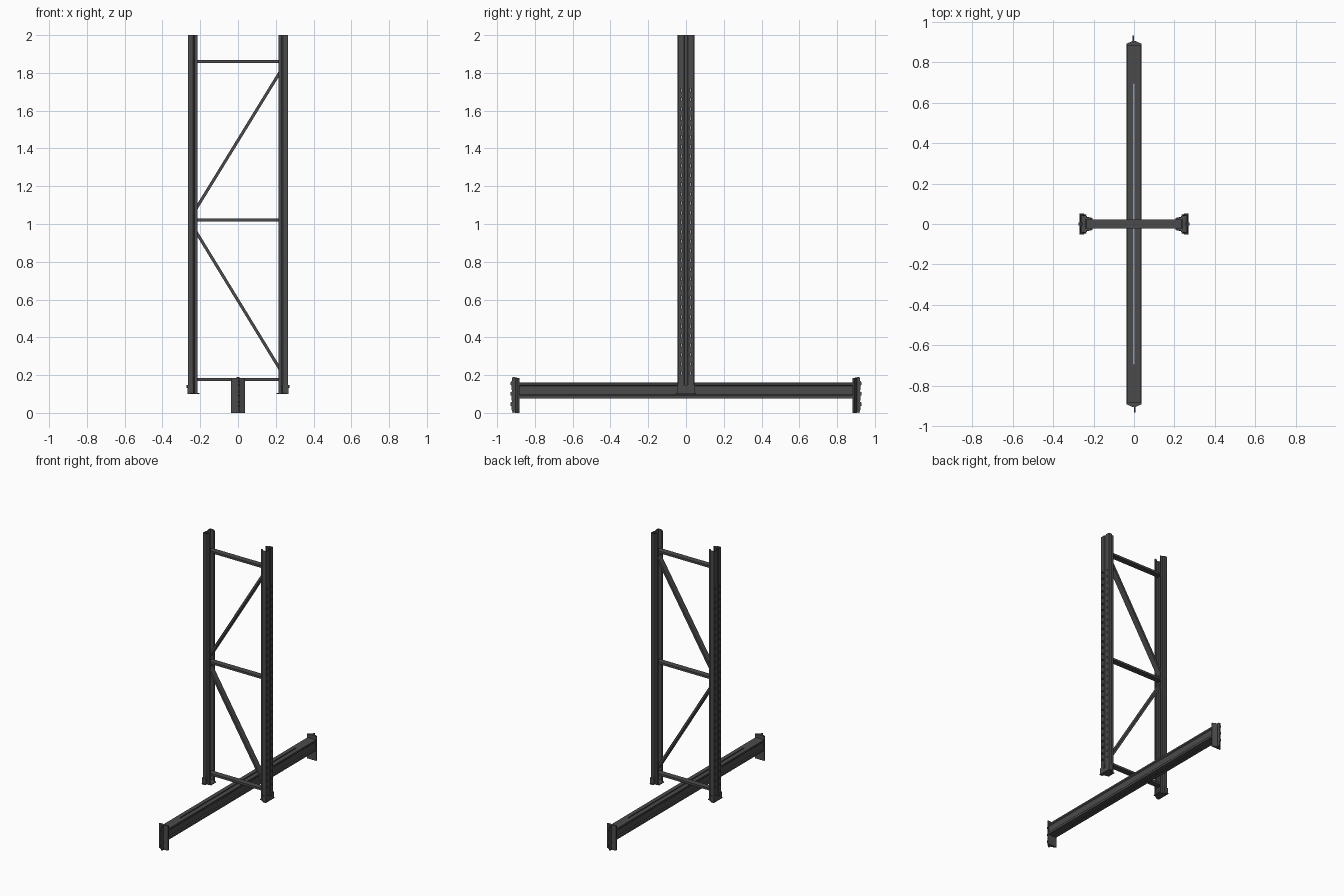
import bpy, bmesh, math
from mathutils import Vector, Matrix

if "Cube" in bpy.data.objects:
    bpy.data.objects.remove(bpy.data.objects["Cube"])

steel = bpy.data.materials.new("dark grey steel")
steel.diffuse_color = (0.07, 0.07, 0.07, 1)
steel.use_nodes = True
steel.node_tree.nodes["Principled BSDF"].inputs["Base Color"].default_value = steel.diffuse_color


def finish(bm, name, thickness=0):
    bmesh.ops.recalc_face_normals(bm, faces=bm.faces)
    me = bpy.data.meshes.new(name)
    bm.to_mesh(me)
    bm.free()
    me.materials.append(steel)
    ob = bpy.data.objects.new(name, me)
    bpy.context.collection.objects.link(ob)
    if thickness:
        mod = ob.modifiers.new("sheet", 'SOLIDIFY')
        mod.thickness = thickness
        mod.offset = 0
    return ob


def sheet(name, profile, levels, place, thickness, slot=lambda i, j: False):
    """Fold a sheet along an open profile, leaving out slot cells."""
    bm = bmesh.new()
    rows = [[bm.verts.new(place(p, l)) for p in profile] for l in levels]
    for j in range(len(levels) - 1):
        for i in range(len(profile) - 1):
            if not slot(i, j):
                bm.faces.new((rows[j][i], rows[j][i + 1], rows[j + 1][i + 1], rows[j + 1][i]))
    return finish(bm, name, thickness)


def prism(name, points, place, lo, hi):
    """Extrude a closed outline between two levels."""
    bm = bmesh.new()
    a = [bm.verts.new(place(p, lo)) for p in points]
    b = [bm.verts.new(place(p, hi)) for p in points]
    bm.faces.new(a)
    bm.faces.new(b)
    for i in range(len(a)):
        k = (i + 1) % len(a)
        bm.faces.new((a[i], a[k], b[k], b[i]))
    return finish(bm, name)


def bar(name, p, q, width, height):
    p, q = Vector(p), Vector(q)
    d = q - p
    bm = bmesh.new()
    bmesh.ops.create_cube(bm, size=1)
    rot = Matrix.Rotation(-math.atan2(d.z, d.x), 4, 'Y')
    bm.transform(Matrix.Translation((p + q) / 2) @ rot @ Matrix.Diagonal((d.length, width, height, 1)))
    return finish(bm, name)


# Upright columns: omega section with a grooved, slotted face, open inward
half = [(0.257, 0.008), (0.262, 0.012), (0.262, 0.022), (0.262, 0.030), (0.262, 0.042),
        (0.238, 0.042), (0.230, 0.031), (0.216, 0.031), (0.216, 0.025)]
section = [(x, -y) for x, y in reversed(half)] + half
slots = (5, 11)
levels = [0.103, 0.2]
while levels[-1] < 1.74:
    levels += [levels[-1] + 0.018, levels[-1] + 0.05]
levels.append(2.0)

foot = [(0.268, -0.052), (0.268, 0.052), (0.248, 0.052), (0.232, 0.035), (0.204, 0.030),
        (0.204, -0.030), (0.232, -0.035), (0.248, -0.052)]
for s, side in ((-1, "left"), (1, "right")):
    up = lambda p, z, s=s: (s * p[0], p[1], z)
    sheet(side + "_upright", section, levels, up, 0.004,
          lambda i, j: i in slots and j % 2 == 1 and j < len(levels) - 2)
    # Foot plate with a wrapped collar and anchor bolt
    prism(side + "_foot_plate", foot, up, 0.099, 0.105)
    collar = [(0.235, -0.046), (0.266, -0.046), (0.266, 0.046), (0.235, 0.046)]
    sheet(side + "_foot_collar", collar, [0.102, 0.148], up, 0.004)
    bar(side + "_foot_bolt", (s * 0.262, 0, 0.14), (s * 0.273, 0, 0.14), 0.016, 0.016)

# Horizontal and diagonal bracing
for z, name in ((0.176, "lower"), (1.02, "middle"), (1.86, "upper")):
    bar(name + "_cross_brace", (-0.235, 0, z), (0.235, 0, z), 0.044, 0.016)
bar("upper_diagonal", (-0.235, 0, 1.06), (0.232, 0, 1.82), 0.044, 0.016)
bar("lower_diagonal", (-0.235, 0, 0.98), (0.232, 0, 0.215), 0.044, 0.016)

# Load beam: two facing channels with shallow recessed sides and a centre seam
channel = [(0.0035, 0.158), (0.034, 0.158), (0.034, 0.148), (0.028, 0.142),
           (0.028, 0.096), (0.034, 0.090), (0.034, 0.077), (0.0035, 0.077)]
for s, side in ((-1, "left"), (1, "right")):
    sheet(side + "_beam_channel", channel, [-0.888, 0.888],
          lambda p, y, s=s: (s * p[0], y, p[1]), 0.004)

# Beam ends: folded connector plates with a hooked fin
plate = [(-0.038, 0.882), (0.038, 0.882), (0.038, 0.890), (0.006, 0.904), (-0.006, 0.904), (-0.038, 0.890)]
fin = [(0.895, 0.004), (0.918, 0.0), (0.924, 0.02)]
for k in range(3):
    z = 0.035 + k * 0.055
    fin += [(0.924, z), (0.930, z + 0.004), (0.930, z + 0.018), (0.922, z + 0.024)]
fin += [(0.922, 0.185), (0.912, 0.190), (0.895, 0.186)]
for s, end in ((-1, "front"), (1, "back")):
    prism(end + "_connector_plate", plate, lambda p, z, s=s: (p[0], s * p[1], z), 0.0, 0.186)
    prism(end + "_connector_hooks", fin, lambda p, x, s=s: (-s * x, s * p[0], p[1]), -0.001, 0.008)
    bar(end + "_beam_weld", (-0.0045, s * 0.79, 0.158), (0.0045, s * 0.79, 0.158), 0.19, 0.004)
    bar(end + "_beam_weld_low", (-0.0045, s * 0.79, 0.077), (0.0045, s * 0.79, 0.077), 0.19, 0.004)
